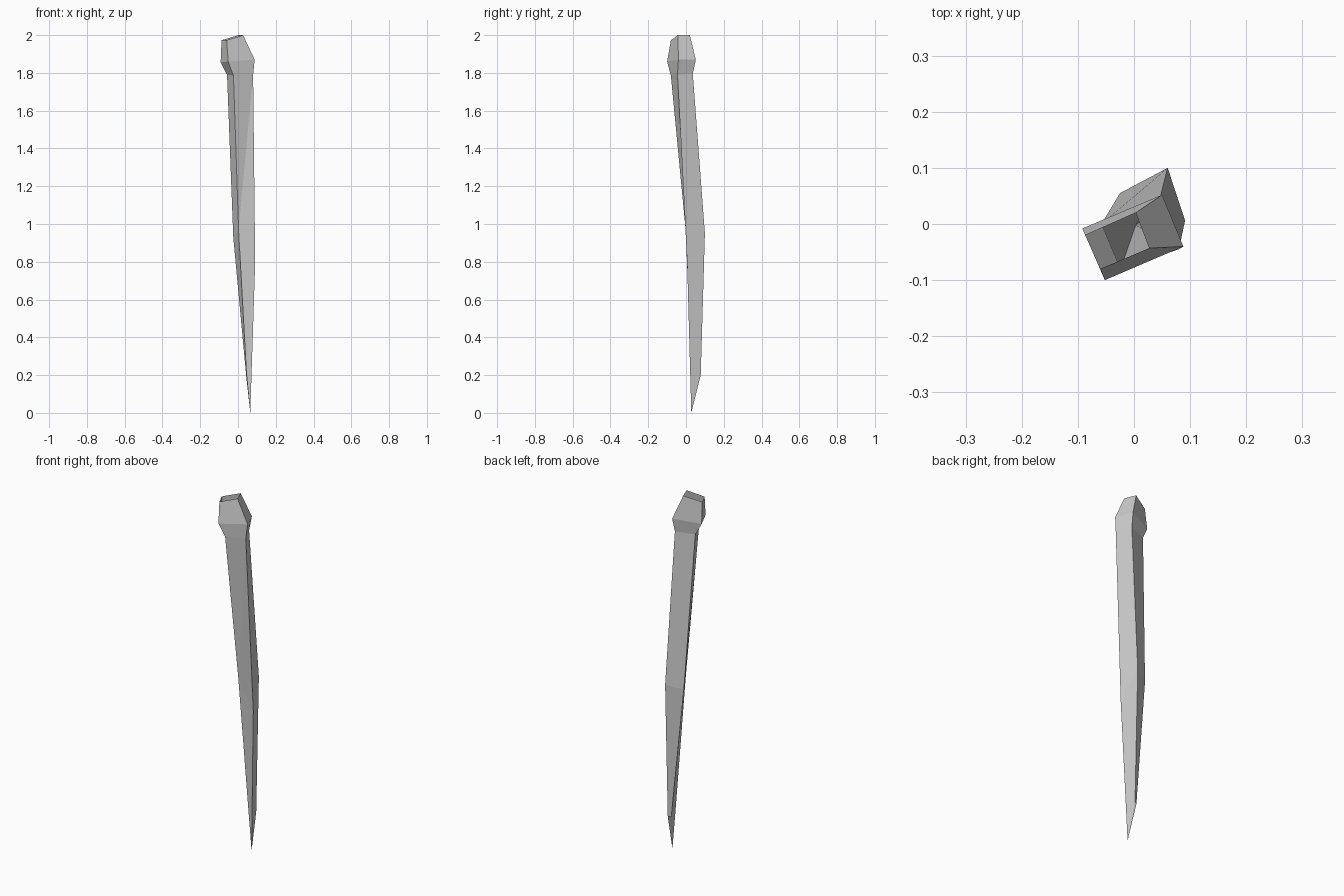
import bpy, bmesh

# Four-sided cross-sections from tip to rim, corners in order: left, front, right, back
SECTIONS = [
    [(0.043, 0.07, 0.20), (0.045, 0.03, 0.21), (0.065, 0.028, 0.0), (0.059, 0.078, 0.20)],      # slanted point
    [(-0.025, 0.055, 0.93), (0.003, -0.002, 0.97), (0.091, 0.006, 0.80), (0.06, 0.10, 0.95)],   # middle bend
    [(-0.058, 0.0, 1.79), (-0.024, -0.08, 1.785), (0.08, -0.045, 1.79), (0.044, 0.036, 1.795)], # neck
    [(-0.092, -0.008, 1.855), (-0.052, -0.10, 1.86), (0.088, -0.04, 1.87), (0.05, 0.052, 1.87)],# head bulge
    [(-0.087, -0.02, 1.973), (-0.06, -0.08, 1.973), (0.027, -0.043, 2.0), (0.003, 0.02, 2.0)],  # open rim
]

bm = bmesh.new()
rings = [[bm.verts.new(p) for p in ring] for ring in SECTIONS]

# Side walls; the shaft's twisted front side is split along its crease
for level, (low, high) in enumerate(zip(rings, rings[1:])):
    for i in range(4):
        j = (i + 1) % 4
        if i == 1 and level < 2:
            bm.faces.new((low[i], low[j], high[j]))
            bm.faces.new((low[i], high[j], high[i]))
        else:
            bm.faces.new((low[i], low[j], high[j], high[i]))

# Slanted face closing the point; the head stays open on top
bm.faces.new(list(reversed(rings[0])))

mesh = bpy.data.meshes.new("stake")
bm.to_mesh(mesh)
bm.free()
stake = bpy.data.objects.new("stake", mesh)
bpy.context.collection.objects.link(stake)
